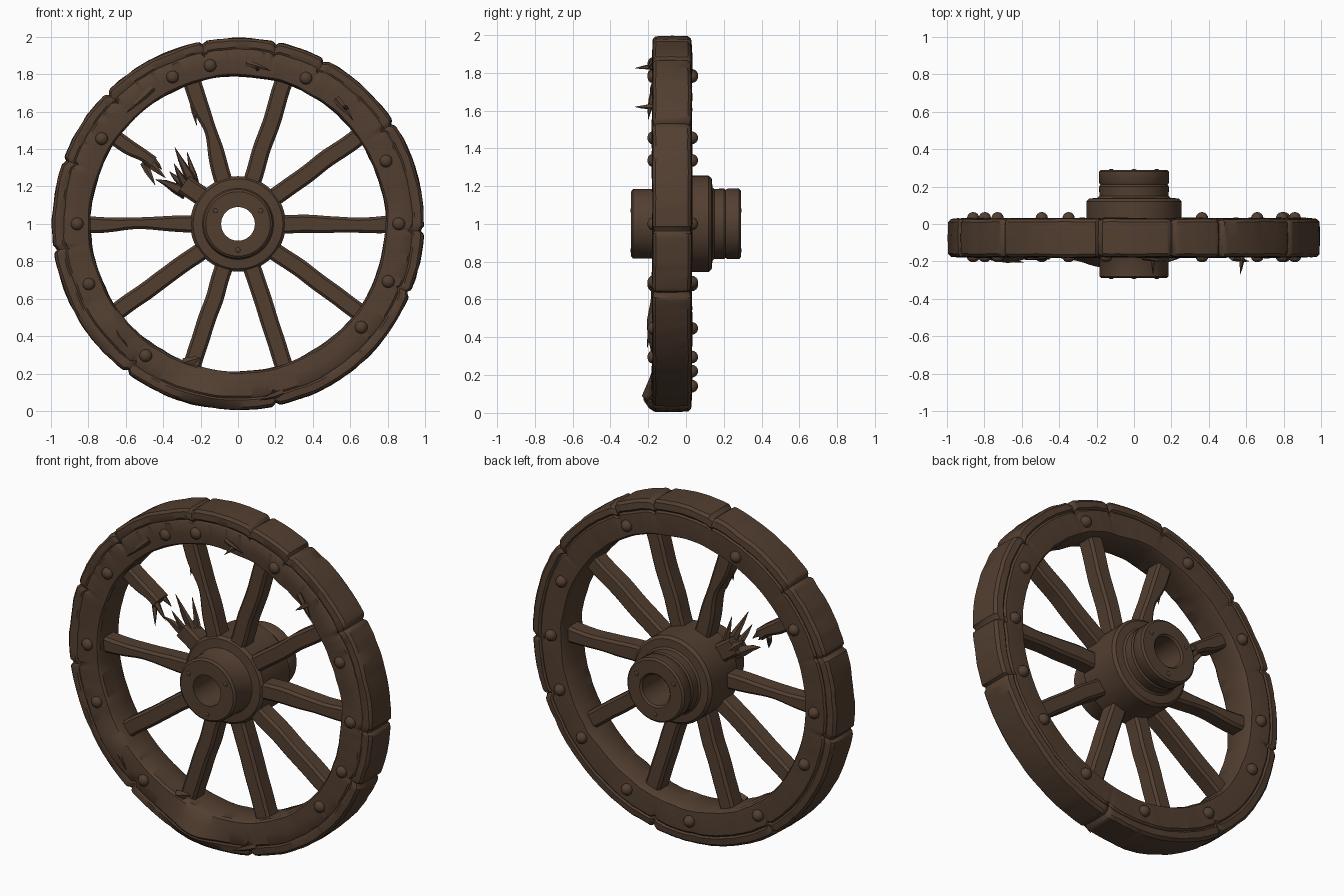
import bpy, bmesh, random
from math import sin, cos, radians, exp, pi
from mathutils import Vector, noise

random.seed(4)
if "Cube" in bpy.data.objects:
    bpy.data.objects.remove(bpy.data.objects["Cube"])

wood = bpy.data.materials.new("dark brown wood")
wood.use_nodes = True
BROWN = (0.085, 0.049, 0.030, 1)
wood.diffuse_color = BROWN
bsdf = wood.node_tree.nodes["Principled BSDF"]
bsdf.inputs["Base Color"].default_value = BROWN
bsdf.inputs["Roughness"].default_value = 0.9


def polar(r, deg, y, side=0):
    """Point at a radius and angle around the axle, shifted sideways."""
    a = radians(deg)
    return Vector((r * cos(a) - side * sin(a), y, 1 + r * sin(a) + side * cos(a)))


def finish(name, bm, angle=35):
    bmesh.ops.recalc_face_normals(bm, faces=bm.faces)
    mesh = bpy.data.meshes.new(name)
    bm.to_mesh(mesh)
    bm.free()
    mesh.materials.append(wood)
    ob = bpy.data.objects.new(name, mesh)
    bpy.context.collection.objects.link(ob)
    bpy.ops.object.select_all(action='DESELECT')
    ob.select_set(True)
    bpy.context.view_layer.objects.active = ob
    bpy.ops.object.shade_smooth_by_angle(angle=radians(angle))
    return ob


def loft(name, rings, loop=False):
    """Skin closed cross-sections, either around a loop or with end caps."""
    bm = bmesh.new()
    vs = [[bm.verts.new(p) for p in ring] for ring in rings]
    n = len(vs[0])
    for i in range(len(vs) if loop else len(vs) - 1):
        a, b = vs[i], vs[(i + 1) % len(vs)]
        for j in range(n):
            k = (j + 1) % n
            bm.faces.new((a[j], a[k], b[k], b[j]))
    if not loop:
        bm.faces.new(vs[0])
        bm.faces.new(vs[-1])
    return finish(name, bm)


def bump(x, centre, width):
    return exp(-((x - centre) / width) ** 2)


# Rim: worn cross-section swept round, notched at the joints
RIM = [(.79, -.16), (.80, -.174), (.86, -.18), (.925, -.179), (.935, -.172),
       (.945, -.178), (.98, -.175), (.994, -.16), (.997, -.075), (.994, .01),
       (.98, .026), (.945, .03), (.935, .022), (.925, .031), (.86, .032),
       (.80, .027), (.79, .01), (.788, -.075)]
JOINTS = [101, 78, 62, 33, 358, 338, 282, 233, 188, 135, 160]
rings = []
for i in range(480):
    deg = i * 0.75
    notch = max(bump(deg, j, 0.7) for j in JOINTS)
    ring = []
    for r, y in RIM:
        wear = noise.noise(polar(r, deg, y) * 5) * 0.007
        wear += noise.noise(polar(r, deg, y) * 16) * 0.003
        if r > .9:
            r -= notch * 0.018 + abs(wear)
            y += notch * 0.008 * (1 if y < -.075 else -1)
        else:
            r += wear
        if y < -.15:   # lifted, torn grain on the front face
            y -= 0.03 * bump(deg, 218, 9) * bump(r, .88, .06)
            y -= 0.055 * bump(deg, 260, 9) * bump(r, .92, .07)
        y += wear * 0.6
        ring.append(polar(r, deg, y))
    rings.append(ring)
loft("rim", rings, loop=True)

# Hub: turned profile with a bore
HUB = [(.09, -.29), (.172, -.29), (.184, -.28), (.184, -.15), (.19, -.14),
       (.24, -.135), (.255, -.12), (.255, .12), (.24, .136), (.195, .14),
       (.185, .15), (.187, .2), (.18, .21), (.187, .22), (.187, .28),
       (.176, .29), (.1, .29), (.09, .28)]
loft("hub", [[polar(r, s * 5, y) for r, y in HUB] for s in range(72)], loop=True)


# Spokes: chamfered bars with uneven edges
def spoke(name, deg, r0=.2, r1=.82, lo=lambda r: .048, hi=lambda r: .048, depth=.052):
    rings = []
    steps = 22
    for i in range(steps + 1):
        r = r0 + (r1 - r0) * i / steps
        w = noise.noise(Vector((r * 6, deg, 0))) * 0.006
        a, b, d, c = -lo(r) + w, hi(r) + w, depth, 0.014
        section = [(a, -d + c), (a + c, -d), (b - c, -d), (b, -d + c),
                   (b, d - c), (b - c, d), (a + c, d), (a, d - c)]
        rings.append([polar(r, deg, y - .075, s) for s, y in section])
    return loft(name, rings)


for k in range(10):
    deg = 36 * k
    if deg == 144:
        continue
    if deg == 108:     # chipped along its outer side
        spoke("chipped_spoke", deg, hi=lambda r: .048 - .03 * bump(r, .52, .1))
    elif deg == 180:   # worn thin
        spoke("worn_spoke", deg, lo=lambda r: .045 - .014 * bump(r, .6, .15),
              hi=lambda r: .048 - .02 * bump(r, .5, .15))
    elif deg == 0:
        spoke("worn_spoke", deg, hi=lambda r: .05 - .018 * bump(r, .62, .15))
    else:
        spoke("spoke", deg)

# Broken spoke: a stub at each end
spoke("broken_spoke_inner", 144, r1=.36, hi=lambda r: .05, lo=lambda r: .055)
spoke("broken_spoke_outer", 145, r0=.56, hi=lambda r: .042 - .02 * bump(r, .6, .08),
      lo=lambda r: .042)


def splinter(start, end, width, name="splinter"):
    """Thin tapering shard between two points."""
    axis = end - start
    u = axis.cross(Vector((.3, .9, .2))).normalized()
    v = axis.cross(u).normalized()
    rings = []
    for t, s in ((0, 1), (.35, .9), (.7, .5), (1, .06)):
        mid = start + axis * t + u * random.uniform(-.2, .2) * width * t
        rings.append([mid + (u * cos(q * pi / 2.5) + v * sin(q * pi / 2.5) * .7) * width * s
                      for q in range(5)])
    loft(name, rings)


# Shards: start radius, angle, y, end radius, angle, y, width
SHARDS = [
    (.30, 140, -.08, .53, 130, -.10, .030), (.30, 138, -.05, .47, 125, -.04, .022),
    (.32, 146, -.09, .47, 137, -.13, .026), (.32, 150, -.07, .50, 151, -.07, .034),
    (.33, 144, -.04, .46, 143, -.02, .028), (.60, 145, -.09, .46, 148, -.12, .026),
    (.60, 147, -.06, .49, 155, -.14, .022), (.60, 143, -.05, .50, 144, -.04, .024),
    (.68, 110, -.09, .60, 112, -.12, .018), (.68, 111, -.08, .57, 113, -.06, .014),
    (.84, 83, -.16, .83, 83, -.27, .016), (.86, 87, -.18, .84, 78, -.20, .018),
    (.85, 47, -.16, .84, 47.5, -.27, .018), (.85, 52, -.18, .83, 42, -.20, .022),
    (.80, 249, -.15, .74, 255, -.17, .030), (.93, 285, -.17, .95, 277, -.22, .020),
    (.86, 122, -.175, .84, 135, -.19, .020), (.86, 212, -.18, .88, 228, -.205, .022),
]
for r0, a0, y0, r1, a1, y1, w in SHARDS:
    splinter(polar(r0, a0, y0), polar(r1, a1, y1), w)


# Bolts: domed heads on both rim faces
def bolt(name, centre, radius, height):
    bm = bmesh.new()
    bmesh.ops.create_uvsphere(bm, u_segments=14, v_segments=8, radius=1)
    for v in bm.verts:
        v.co = centre + Vector((v.co.x * radius, v.co.z * height, v.co.y * radius))
    finish(name, bm)


for deg in (65, 23, 0, -21, -40, -125, -158, 180, 148, 114, 100):
    bolt("front_bolt", polar(.86, deg, -.178), .034, .026)
for deg in (65, 23, 0, -21, -40, -65, -93, -125, -158, 180, 148, 114):
    bolt("back_bolt", polar(.86, deg, .03), .034, .034)

# Small pins on the hub ends
for deg in (30, 150, 270):
    bolt("hub_pin", polar(.14, deg, -.29), .013, .004)
    bolt("hub_pin", polar(.14, deg, .29), .013, .004)
